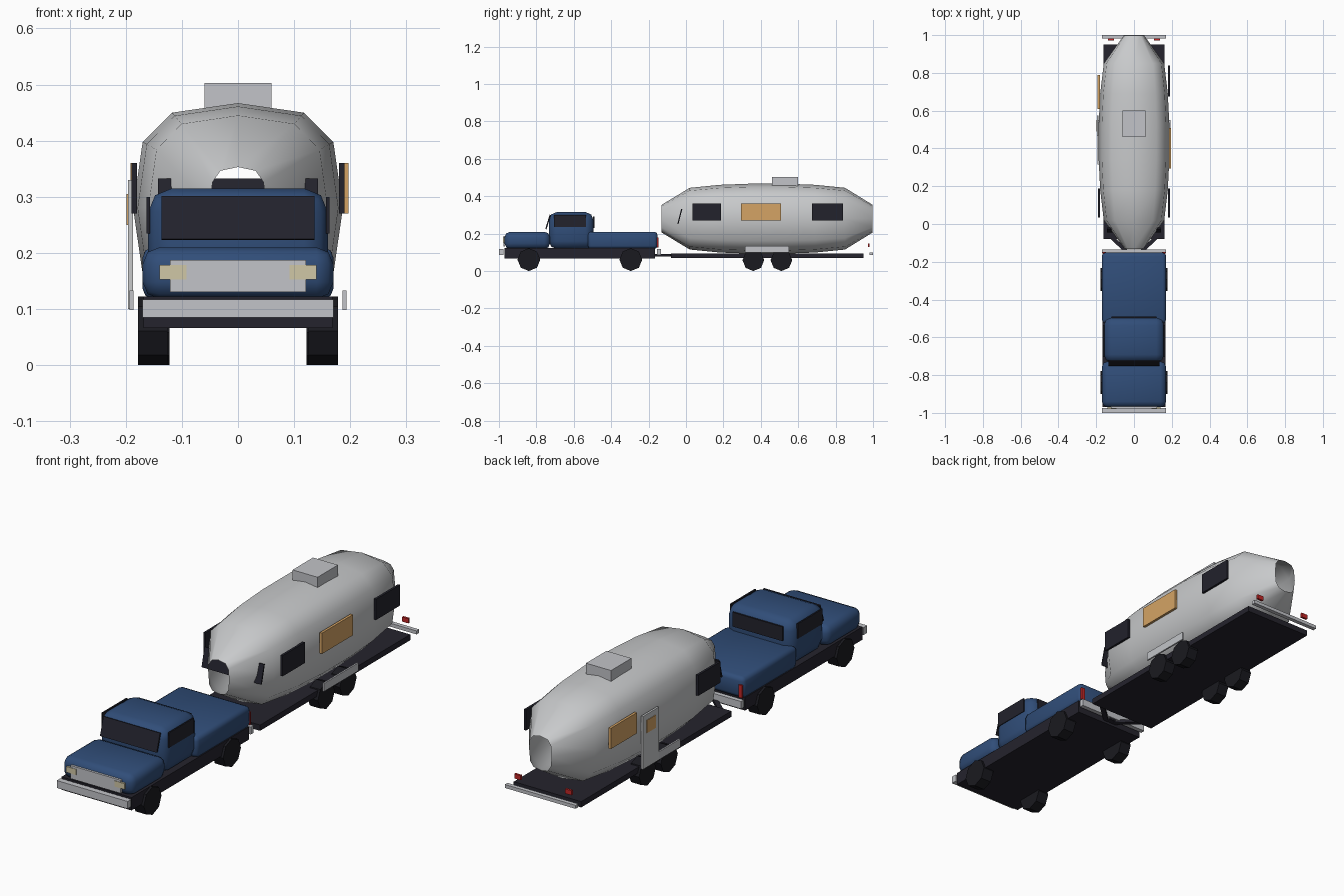
import bpy, bmesh, math
from mathutils import Vector

cube = bpy.data.objects.get("Cube")
if cube:
    bpy.data.objects.remove(cube, do_unlink=True)


def material(name, rgb):
    m = bpy.data.materials.new(name)
    m.use_nodes = True
    m.diffuse_color = (*rgb, 1)
    m.node_tree.nodes["Principled BSDF"].inputs["Base Color"].default_value = (*rgb, 1)
    return m


BLUE = material("blue paint", (0.03, 0.075, 0.19))
SILVER = material("polished silver", (0.58, 0.59, 0.6))
CHROME = material("chrome trim", (0.54, 0.55, 0.58))
FRAME = material("dark frame", (0.018, 0.017, 0.026))
GLASS = material("dark glass", (0.016, 0.016, 0.025))
RUBBER = material("tyre rubber", (0.01, 0.01, 0.014))
AMBER = material("warm window", (0.66, 0.37, 0.13))
RED = material("red lamp", (0.55, 0.02, 0.02))
CREAM = material("headlight cream", (0.63, 0.57, 0.38))


def finish(name, bm, mat, smooth=None):
    bmesh.ops.recalc_face_normals(bm, faces=bm.faces)
    me = bpy.data.meshes.new(name)
    bm.to_mesh(me)
    bm.free()
    me.materials.append(mat)
    ob = bpy.data.objects.new(name, me)
    bpy.context.collection.objects.link(ob)
    if smooth:
        bpy.ops.object.select_all(action="DESELECT")
        ob.select_set(True)
        bpy.context.view_layer.objects.active = ob
        bpy.ops.object.shade_smooth_by_angle(angle=math.radians(smooth))
    return ob


def box(name, mat, x, y, z, bevel=0, tilt=0):
    """Box from (min, max) ranges, optionally rounded or tilted about x."""
    bm = bmesh.new()
    bmesh.ops.create_cube(bm, size=1)
    for v in bm.verts:
        v.co = Vector([(b - a) * c for (a, b), c in zip((x, y, z), v.co)])
    if bevel:
        bmesh.ops.bevel(bm, geom=bm.edges[:], offset=bevel, segments=2,
                        profile=0.5, affect="EDGES")
    ob = finish(name, bm, mat, 50 if bevel else None)
    ob.location = [(a + b) / 2 for a, b in (x, y, z)]
    ob.rotation_euler.x = tilt
    return ob


def pair(name, mat, x, y, z):
    """The same box on both sides."""
    box("left_" + name, mat, x, y, z)
    box("right_" + name, mat, (-x[1], -x[0]), y, z)


def wheel(name, x, y, r, width):
    """Eight-sided wheel resting on one corner."""
    bm = bmesh.new()
    bmesh.ops.create_cone(bm, cap_ends=True, segments=8, radius1=r, radius2=r, depth=width)
    ob = finish(name, bm, RUBBER)
    ob.location = (x, y, r)
    ob.rotation_euler.y = math.pi / 2


# Truck body
box("truck_chassis", FRAME, (-.168, .168), (-.97, -.165), (.066, .122))
box("hood", BLUE, (-.17, .17), (-.97, -.727), (.118, .21), .03)
box("cab", BLUE, (-.16, .16), (-.733, -.495), (.118, .315), .042)
box("truck_bed", BLUE, (-.17, .17), (-.525, -.152), (.118, .21), .018)

# Truck glass
box("windshield", GLASS, (-.136, .136), (-.741, -.734), (.222, .302), tilt=-.3)
box("cab_rear_window", GLASS, (-.12, .12), (-.497, -.49), (.23, .292))
pair("cab_window", GLASS, (.157, .163), (-.705, -.535), (.235, .3))

# Truck trim
box("front_bumper", CHROME, (-.17, .17), (-1, -.975), (.085, .117))
box("truck_rear_bumper", CHROME, (-.17, .17), (-.155, -.135), (.085, .117))
box("grille", CHROME, (-.121, .121), (-.977, -.967), (.13, .187))
pair("headlight", CREAM, (.092, .14), (-.979, -.962), (.153, .178))
pair("truck_tail_light", RED, (.148, .166), (-.155, -.147), (.125, .18))

# Wheels of both vehicles
for side, sx in (("left", 1), ("right", -1)):
    for place, y in (("front", -.84), ("rear", -.295)):
        wheel(f"truck_{side}_{place}_wheel", sx * .152, y, .061, .052)
    for place, y in (("front", .36), ("rear", .51)):
        wheel(f"trailer_{side}_{place}_wheel", sx * .147, y, .058, .05)

# Trailer base and hitch
box("trailer_floor", FRAME, (-.162, .162), (-.08, .95), (.07, .095))
box("hitch_coupler", FRAME, (-.015, .015), (-.2, -.14), (.078, .092))
for side, sx in (("left", 1), ("right", -1)):
    a, b = Vector((sx * .115, -.075, .084)), Vector((0, -.18, .084))
    bar = box(f"{side}_hitch_bar", FRAME, (-.01, .01), (0, (a - b).length), (0, .014))
    bar.location = (a + b) / 2
    bar.rotation_euler.z = math.atan2(-(a - b).x, (a - b).y)

# Trailer shell: squarish rings along y, open at both ends
STATIONS = [(-.132, .05, .073), (.02, .16, .165), (.18, .179, .181), (.34, .187, .187),
            (.53, .187, .187), (.69, .179, .181), (.85, .16, .165), (.998, .054, .074)]
SIDES = 12


def soft(c):
    return math.copysign(abs(c) ** (2 / 3), c) if abs(c) > 1e-6 else 0


bm = bmesh.new()
rings = []
for y, rx, rz in STATIONS:
    angles = [math.tau * i / SIDES for i in range(SIDES)]
    rings.append([bm.verts.new((rx * soft(math.sin(t)), y, .28 + rz * soft(math.cos(t))))
                  for t in angles])
for r0, r1 in zip(rings, rings[1:]):
    for i in range(SIDES):
        j = (i + 1) % SIDES
        bm.faces.new((r0[i], r0[j], r1[j], r1[i]))
finish("trailer_shell", bm, SILVER, 60)

# Trailer windows, door and roof unit
pair("trailer_front_window", GLASS, (.18, .19), (.035, .187), (.27, .36))
box("left_trailer_rear_window", GLASS, (.18, .19), (.675, .84), (.27, .36))
box("left_warm_window", AMBER, (.186, .197), (.295, .507), (.27, .36))
box("right_warm_window", AMBER, (-.192, -.181), (.61, .79), (.27, .36))
box("trailer_nose_window", GLASS, (-.143, .143), (-.036, -.03), (.25, .333), tilt=-.25)
box("trailer_door", SILVER, (-.196, -.187), (.465, .575), (.1, .33))
box("door_window", AMBER, (-.199, -.194), (.49, .55), (.25, .305))
box("roof_unit", CHROME, (-.06, .06), (.46, .6), (.45, .503))

# Trailer trim
pair("wheel_skirt", CHROME, (.186, .193), (.315, .55), (.098, .133))
box("trailer_bumper", CHROME, (-.17, .17), (.982, 1), (.085, .1))
pair("trailer_tail_light", RED, (.107, .137), (.972, .982), (.128, .148))
